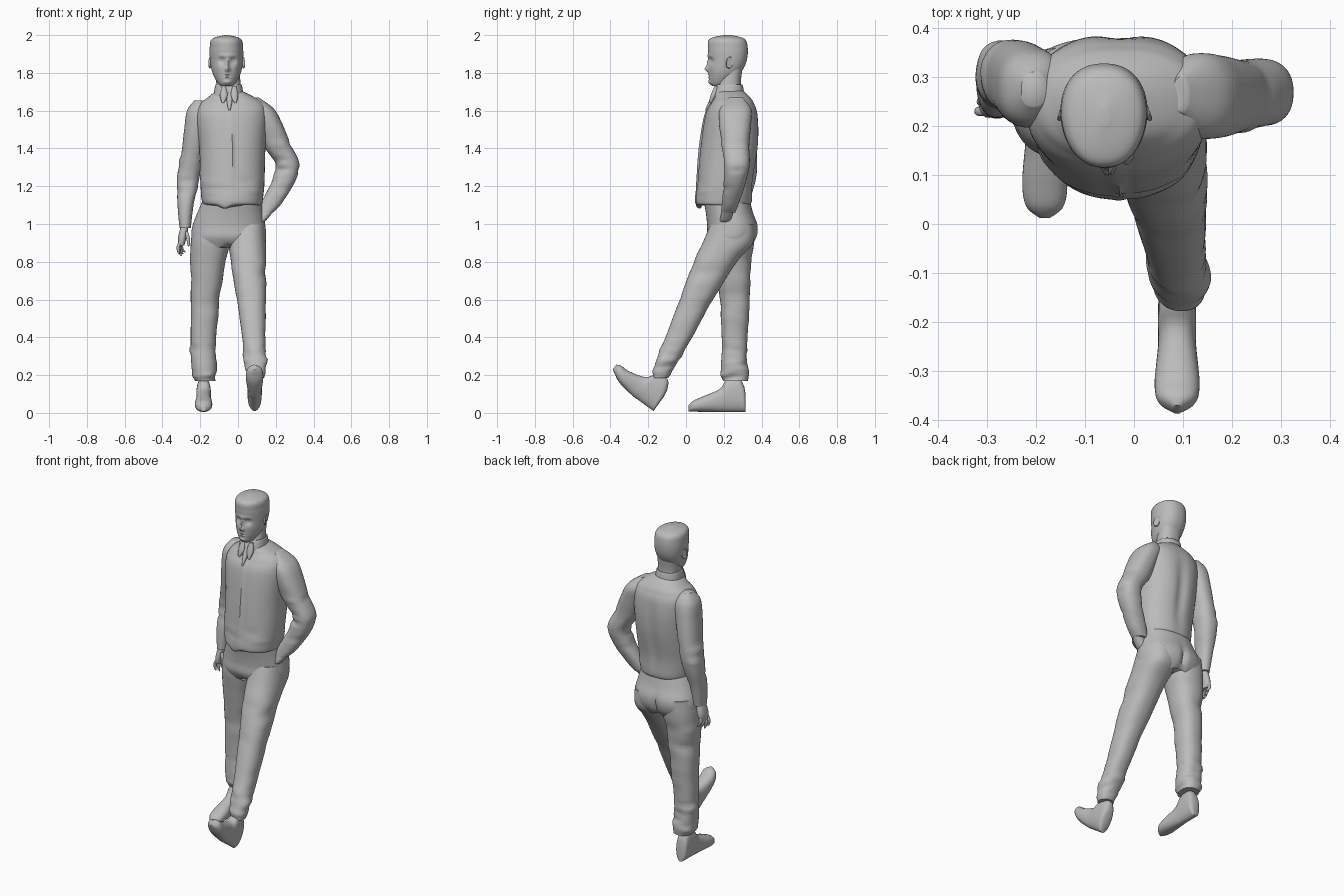
import bpy, bmesh, math, random
from mathutils import Vector, Matrix

if "Cube" in bpy.data.objects:
    bpy.data.objects.remove(bpy.data.objects["Cube"])
random.seed(4)

shade = 0.5
grey = bpy.data.materials.new("plain_grey")
grey.use_nodes = True
grey.diffuse_color = (shade, shade, shade, 1)
grey.node_tree.nodes["Principled BSDF"].inputs["Base Color"].default_value = grey.diffuse_color


def finish(name, bm):
    """Turn the bmesh into a smooth-shaded object."""
    bmesh.ops.recalc_face_normals(bm, faces=bm.faces)
    mesh = bpy.data.meshes.new(name)
    bm.to_mesh(mesh)
    bm.free()
    mesh.materials.append(grey)
    part = bpy.data.objects.new(name, mesh)
    bpy.context.collection.objects.link(part)
    bpy.ops.object.select_all(action='DESELECT')
    part.select_set(True)
    bpy.context.view_layer.objects.active = part
    bpy.ops.object.shade_smooth_by_angle(angle=math.radians(50))


def spline(before, start, end, after, t):
    """Smooth interpolation between two neighbouring sections."""
    section = []
    for p, q, r, s in zip(before, start, end, after):
        cubic = 3 * (q - r) + s - p
        square = 2 * p - 5 * q + 4 * r - s
        section.append(q + t / 2 * (r - p + t * (square + t * cubic)))
    return section


def oval(x_low, x_high, y_low, y_high, z, sides, power, taper):
    """Points of a rounded section, optionally narrower toward the front."""
    points = []
    for k in range(sides):
        angle = math.tau * k / sides
        c, s = (math.copysign(abs(f) ** (2 / power), f) for f in (math.cos(angle), math.sin(angle)))
        half_width = (x_high - x_low) / 2 * (1 + taper * min(s, 0))
        x = (x_low + x_high) / 2 + half_width * c
        y = (y_low + y_high) / 2 + (y_high - y_low) / 2 * s
        points.append(Vector((x, y, z)))
    return points


def sculpt(point, bumps):
    """Push a point by soft bumps given as (centre, radius, push)."""
    move = Vector()
    for centre, radius, push in bumps:
        distance = sum(((p - q) / r) ** 2 for p, q, r in zip(point, centre, radius))
        move += Vector(push) * math.exp(-distance)
    return point + move


def loft(name, rings, sides=48, steps=8, power=2.3, taper=0, bumps=(), matrix=Matrix()):
    """Skin sections given as (x_low, x_high, y_low, y_high, z)."""
    padded = [rings[0], *rings, rings[-1]]
    path = [spline(*padded[i:i + 4], k / steps) for i in range(len(rings) - 1) for k in range(steps)]
    path.append(rings[-1])
    bm = bmesh.new()
    loops = []
    for ring in path:
        points = oval(*ring, sides, power, taper)
        loops.append([bm.verts.new(sculpt(point, bumps)) for point in points])
    for low, high in zip(loops, loops[1:]):
        for k in range(sides):
            bm.faces.new((low[k], low[k - 1], high[k - 1], high[k]))
    bm.faces.new(loops[0])
    bm.faces.new(loops[-1])
    bm.transform(matrix)
    finish(name, bm)


def folds(centre, spread, count, depth, size):
    """Random shallow cloth wrinkles around a place."""
    wrinkles = []
    for _ in range(count):
        spot = Vector(p + random.uniform(-s, s) for p, s in zip(centre, spread))
        outward = spot - Vector(centre)
        outward.z = 0
        push = outward.normalized() * random.choice((-depth, depth))
        wrinkles.append((spot, (size * 3, size * 3, size), push))
    return wrinkles


# Face: nose, bridge, brow, lips and chin, then eyes and cheeks on both sides
middle = -.055
face = []
for z, width, height, push in ((1.82, .013, .014, -.02), (1.85, .01, .025, -.013), (1.89, .05, .01, -.005),
                               (1.79, .02, .005, -.005), (1.784, .02, .003, .005),
                               (1.776, .02, .005, -.005), (1.75, .02, .012, -.008)):
    face.append(((middle, .12, z), (width, .04, height), (0, push, 0)))
for side in (-1, 1):
    for out, z, size, push in ((.03, 1.865, .015, .013), (.03, 1.865, .007, -.005), (.045, 1.83, .02, -.004)):
        face.append(((middle + side * out, .13, z), (size, .04, size), (0, push, 0)))
loft("head", [(-.09, -.03, .14, .19, 1.73), (-.11, -.01, .126, .24, 1.75), (-.135, .015, .12, .29, 1.8),
              (-.147, .026, .122, .32, 1.86), (-.15, .027, .116, .327, 1.93),
              (-.137, .015, .125, .31, 1.98), (-.07, -.05, .2, .24, 2)],
     sides=80, steps=12, taper=.12, bumps=face)

# Ears: flattened spheres, hollowed on the outer face
for name, side in (("right_ear", -1), ("left_ear", 1)):
    bm = bmesh.new()
    bmesh.ops.create_uvsphere(bm, u_segments=16, v_segments=12, radius=1)
    for v in bm.verts:
        if v.co.x * side > .6:
            v.co.x *= .3
    bm.transform(Matrix.Translation((-.06 + side * .087, .23, 1.855)) @ Matrix.Rotation(side * .35, 4, 'Z')
                 @ Matrix.Rotation(-.2, 4, 'X') @ Matrix.Diagonal((.01, .02, .032, 1)))
    finish(name, bm)

loft("neck", [(-.12, .02, .15, .3, 1.64), (-.115, .013, .17, .29, 1.74), (-.12, .01, .2, .3, 1.83)])

# Jacket body with placket, pointed hem, spine hollow, shoulder blades and wrinkles
cloth = [((-.03, .07, 1.4), (.012, .1, .25), (0, -.008, 0)),
         ((-.01, .07, 1.4), (.008, .1, .25), (0, .006, 0)),
         ((-.07, .05, 1.1), (.03, .1, .02), (0, 0, -.02)),
         ((-.03, .38, 1.35), (.03, .06, .18), (0, -.014, 0))]
for side in (-1, 1):
    cloth.append(((-.03 + side * .09, .38, 1.5), (.06, .06, .09), (0, .004, 0)))
cloth += folds((-.03, .2, 1.2), (.17, .15, .07), 14, .005, .015)
loft("jacket_body", [(-.17, .12, .07, .33, 1.1), (-.19, .13, .05, .35, 1.12), (-.2, .14, .06, .355, 1.23),
                     (-.205, .145, .075, .382, 1.4), (-.22, .155, .1, .38, 1.57),
                     (-.2, .14, .13, .362, 1.635), (-.16, .09, .15, .34, 1.67), (-.11, .01, .16, .3, 1.71)],
     sides=96, bumps=cloth)

# Collar around the neck, its two points and the knot between
loft("collar", [(-.13, .03, .14, .31, 1.68), (-.12, .02, .16, .3, 1.735), (-.11, .01, .17, .29, 1.735)])
for name, side in (("right_collar_point", -1), ("left_collar_point", 1)):
    x = -.047 + side * .028
    loft(name, [(x, x + side * .01, .12, .135, 1.64), (x - side * .02, x + side * .02, .13, .16, 1.68),
                (x - side * .01, x + side * .01, .15, .17, 1.73)], sides=16)
loft("collar_knot", [(-.05, -.04, .1, .13, 1.6), (-.06, -.03, .125, .15, 1.66), (-.05, -.04, .15, .17, 1.71)],
     sides=16)

# Left arm bent toward the pocket
loft("left_sleeve", [(.08, .11, .23, .3, 1.67), (.06, .19, .18, .345, 1.61), (.085, .235, .175, .345, 1.53),
                     (.13, .28, .19, .335, 1.42), (.195, .325, .2, .337, 1.32), (.18, .305, .2, .32, 1.23),
                     (.12, .232, .19, .28, 1.11), (.1, .185, .185, .26, 1.06)],
     bumps=folds((.25, .26, 1.3), (.07, .07, .13), 14, .006, .015))
loft("left_hand", [(.11, .19, .19, .25, 1.07), (.09, .15, .18, .24, 1.02), (.085, .12, .19, .23, 1)], sides=24)

# Right arm hanging, with four fingers and a thumb
loft("right_sleeve", [(-.23, -.18, .24, .31, 1.655), (-.27, -.14, .2, .35, 1.6), (-.285, -.155, .2, .366, 1.5),
                      (-.3, -.18, .22, .375, 1.37), (-.322, -.205, .24, .37, 1.24),
                      (-.32, -.235, .22, .33, 1.1), (-.31, -.25, .215, .305, .98)],
     bumps=folds((-.26, .3, 1.25), (.06, .07, .15), 14, .006, .015))
loft("right_hand", [(-.3, -.26, .23, .29, 1), (-.317, -.272, .217, .3, .93), (-.315, -.285, .22, .29, .885)],
     sides=24)


def finger(name, start, end, bow):
    rings = []
    for t in (0, .4, .8, 1):
        x, y, z = Vector(start).lerp(Vector(end), t)
        x -= bow * math.sin(math.pi * t)
        r = .01 * (1 - t ** 4 * .7)
        rings.append((x - r, x + r, y - r, y + r, z))
    loft(name, rings, sides=12, steps=4)


for i, name in enumerate(("index", "middle", "ring", "little")):
    y = .23 + .02 * i
    finger("right_" + name + "_finger", (-.3, y, .91), (-.31 + .01 * i, y, .83 + .01 * abs(i - 1)), .012)
finger("right_thumb", (-.275, .235, .96), (-.262, .22, .88), -.005)

# Trousers, with creases at the hems and knees
seat = [((-.05, .39, .93), (.015, .05, .09), (0, -.02, 0)), ((-.05, .24, .86), (.03, .2, .03), (0, 0, .03))]
loft("trouser_hips", [(-.18, .12, .09, .335, 1.14), (-.215, .133, .105, .355, 1.06), (-.241, .145, .112, .38, .99),
                      (-.247, .148, .112, .374, .93), (-.235, .13, .14, .34, .875)], sides=80, bumps=seat)
loft("right_trouser_leg", [(-.235, -.055, .14, .36, 1), (-.25, -.045, .135, .36, .9), (-.25, -.07, .155, .345, .77),
                           (-.25, -.1, .18, .335, .58), (-.25, -.118, .19, .325, .36),
                           (-.245, -.113, .184, .334, .23), (-.228, -.118, .195, .328, .17)],
     steps=10, bumps=folds((-.18, .26, .27), (.07, .07, .09), 22, .008, .014)
     + folds((-.18, .26, .65), (.07, .08, .2), 12, .005, .03))
loft("left_trouser_leg", [(-.04, .14, .13, .36, 1), (-.05, .148, .088, .355, .9), (-.037, .148, .04, .27, .8),
                          (-.01, .147, -.03, .15, .61), (.024, .147, -.113, .026, .39),
                          (.03, .148, -.168, -.055, .25), (.048, .138, -.175, -.095, .185)],
     steps=10, bumps=folds((.09, -.11, .28), (.06, .07, .08), 22, .008, .014)
     + folds((.08, .05, .6), (.07, .1, .2), 12, .005, .03))

# Shoes lofted from heel to toe as (length, half width, height); the left one is pitched up and curled
shoe = ((0, .02, .09), (.01, .034, .14), (.04, .038, .18), (.1, .039, .17), (.14, .039, .12),
        (.23, .046, .08), (.28, .038, .056), (.304, .01, .03))
for name, heel, pitch, curl in (("right_shoe", (-.182, .316, .005), 0, .1),
                                ("left_shoe", (.088, -.172, .01), 36, 2.2)):
    rings = []
    for length, half, height in shoe:
        rise = curl * max(0, length - .15) ** 2
        rings.append((-half, half, rise, rise + height, length))
    place = Matrix.Translation(heel) @ Matrix.Rotation(math.radians(90 - pitch), 4, 'X')
    loft(name, rings, sides=36, matrix=place)
